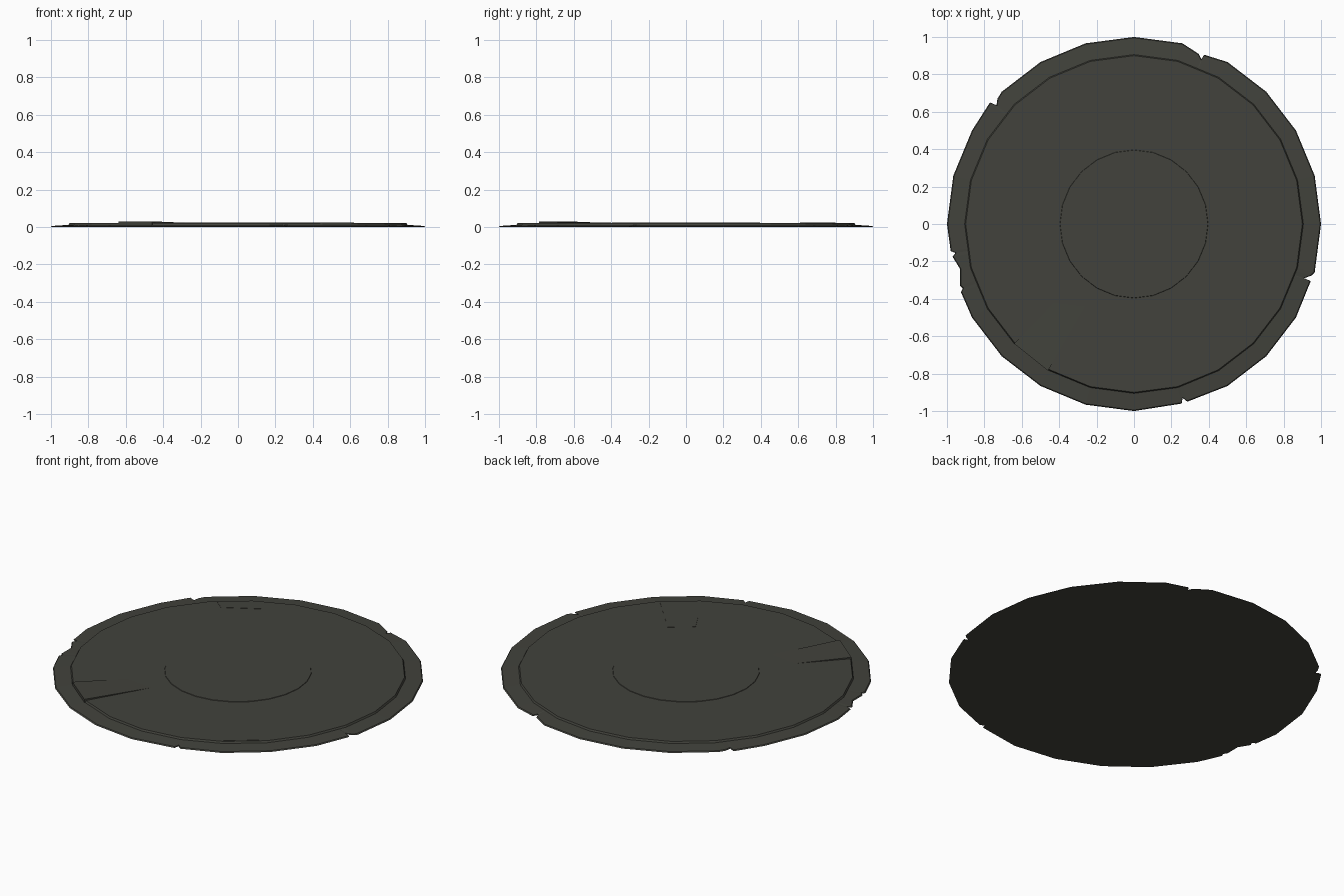
import bpy, bmesh, math
from mathutils import Vector

if "Cube" in bpy.data.objects:
    bpy.data.objects.remove(bpy.data.objects["Cube"])


def material(name, rgb):
    m = bpy.data.materials.new(name)
    m.diffuse_color = (*rgb, 1)
    m.use_nodes = True
    m.node_tree.nodes["Principled BSDF"].inputs["Base Color"].default_value = m.diffuse_color
    return m


OLIVE = material("dark olive grey", (0.054, 0.055, 0.045))


def loft(name, rings, mat):
    """Closed solid through rings of equal point count, capped at both ends."""
    bm = bmesh.new()
    vs = [[bm.verts.new(p) for p in ring] for ring in rings]
    for a, b in zip(vs, vs[1:]):
        n = len(a)
        for i in range(n):
            j = (i + 1) % n
            bm.faces.new((a[i], a[j], b[j], b[i]))
    bm.faces.new(vs[0][::-1])
    bm.faces.new(vs[-1])
    bmesh.ops.recalc_face_normals(bm, faces=bm.faces)
    me = bpy.data.meshes.new(name)
    bm.to_mesh(me)
    bm.free()
    me.materials.append(mat)
    ob = bpy.data.objects.new(name, me)
    bpy.context.collection.objects.link(ob)
    return ob


def circle(r, z, n=24):
    return [Vector((r * math.cos(math.tau * i / n), r * math.sin(math.tau * i / n), z))
            for i in range(n)]


# Rim outline: 24-sided circle with chipped notches
outline = [(p.x, p.y) for p in circle(1, 0)]
chips = [
    [(0.375, 0.905), (0.36, 0.88), (0.345, 0.91)],
    [(-0.73, 0.67), (-0.735, 0.635), (-0.77, 0.65)],
    [(-0.98, -0.145), (-0.955, -0.155), (-0.97, -0.175), (-0.93, -0.24),
     (-0.93, -0.33), (-0.915, -0.345), (-0.925, -0.365)],
    [(0.255, -0.96), (0.26, -0.93), (0.285, -0.95)],
    [(0.945, -0.305), (0.91, -0.29), (0.95, -0.275)],
]


def angle(p):
    return math.atan2(p[1], p[0]) % math.tau


for chip in chips:
    lo, hi = min(map(angle, chip)), max(map(angle, chip))
    outline = [p for p in outline if not lo - 0.01 < angle(p) < hi + 0.01] + chip
outline.sort(key=angle)


def rim_ring(s, z):
    return [(x * s, y * s, z) for x, y in outline]


def inner_ring(r, z):
    return [(r * math.cos(angle(p)), r * math.sin(angle(p)), z) for p in outline]


loft("chipped_rim", [rim_ring(1, 0), rim_ring(0.995, 0.006), inner_ring(0.905, 0.012)], OLIVE)

# Raised main disc and centre disc
loft("main_disc", [circle(0.91, 0.004), circle(0.9, 0.022)], OLIVE)
loft("centre_disc", [circle(0.4, 0.016), circle(0.395, 0.0245)], OLIVE)


# Thin trapezoid plates lying on the disc
def plate(name, corners, z0, tops):
    loft(name, [[(x, y, z0) for x, y in corners],
                [(x, y, z) for (x, y), z in zip(corners, tops)]], OLIVE)


plate("right_plate", [(0.28, -0.49), (0.44, -0.78), (0.62, -0.64), (0.40, -0.40)],
      0.016, [0.0235] * 4)
plate("back_plate", [(-0.60, 0.66), (-0.54, 0.61), (-0.35, 0.72), (-0.40, 0.80)],
      0.016, [0.0235] * 4)

# Lifted plate: its outer edge is raised, its inner edge sinks into the disc
plate("lifted_plate", [(-0.64, -0.64), (-0.46, -0.785), (-0.26, -0.44), (-0.43, -0.42)],
      0.012, [0.031, 0.031, 0.022, 0.022])
